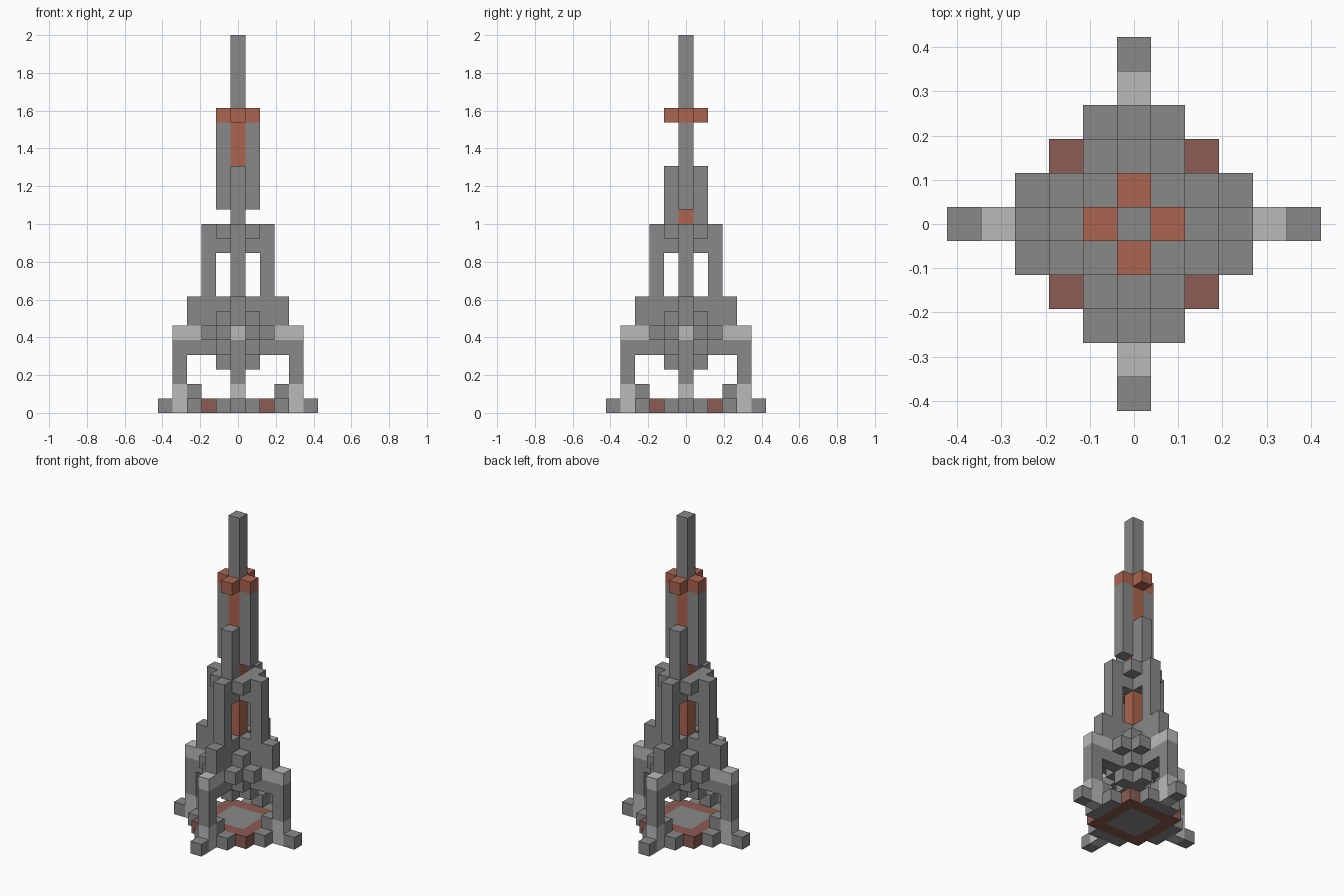
import bpy, bmesh
from math import tau
from mathutils import Matrix, Vector

cube = bpy.data.objects.get("Cube")
if cube:
    bpy.data.objects.remove(cube, do_unlink=True)

U = 2 / 26  # size of one block


def material(name, rgb):
    m = bpy.data.materials.new(name)
    m.use_nodes = True
    color = (*rgb, 1)
    m.diffuse_color = color
    m.node_tree.nodes["Principled BSDF"].inputs["Base Color"].default_value = color
    return m


stone = material("grey stone", (0.25, 0.25, 0.25))
pale = material("pale stone", (0.49, 0.49, 0.49))
copper = material("copper orange", (0.41, 0.13, 0.08))
brick = material("dull brick", (0.26, 0.107, 0.087))


def part(name, mat, boxes, fold=1):
    """Join boxes given as inclusive block ranges, repeated around the z axis."""
    bm = bmesh.new()
    for n in range(fold):
        turn = Matrix.Rotation(tau * n / fold, 4, "Z")
        for x, y, z in boxes:
            spans = [r if isinstance(r, tuple) else (r, r) for r in (x, y, z)]
            size = Vector([b - a + 1 for a, b in spans]) * U
            mid = Vector([(a + b) / 2 for a, b in spans]) * U
            mid.z += U / 2
            place = turn @ Matrix.Translation(mid) @ Matrix.Diagonal((*size, 1))
            bmesh.ops.create_cube(bm, size=1, matrix=place)
    mesh = bpy.data.meshes.new(name)
    bm.to_mesh(mesh)
    bm.free()
    mesh.materials.append(mat)
    obj = bpy.data.objects.new(name, mesh)
    bpy.context.collection.objects.link(obj)


# Base platform
part("floor", stone, [((-1, 1), (-1, 1), 0)])
part("floor_border", brick, [(2, (-2, 1), 0)], 4)
part("base_steps", stone, [(3, (-1, 1), 0), (3, 0, 1)], 4)

# Four legs
part("toes", stone, [(5, 0, 0)], 4)
part("leg_feet", pale, [(4, 0, (0, 1))], 4)
part("leg_shafts", stone, [(4, 0, (2, 4)), ((2, 3), 0, 4)], 4)
part("leg_caps", pale, [((3, 4), 0, 5)], 4)

# Stepped hub between the legs
part("hub", stone, [((-1, 1), (-1, 1), (4, 6)), (0, 0, 3), (0, 0, 7)])
part("hub_steps", stone, [(2, (-1, 1), 5), (1, 0, 3), (1, 0, 7)], 4)
part("shoulders", stone, [((2, 3), 0, (6, 7))], 4)

# Open middle stage
part("pillars", stone, [(2, 0, (8, 12))], 4)
part("pillar_bridges", stone, [(1, 0, (11, 12)), (1, 1, 12)], 4)
part("core", copper, [(0, 0, (8, 19))])

# Upper tower
part("front_back_columns", stone, [(0, 1, (13, 16))], 2)
part("side_columns", stone, [(1, 0, (14, 19))], 2)
part("collar", copper, [(1, 0, 20)], 4)
part("spire", stone, [(0, 0, (20, 25))])
